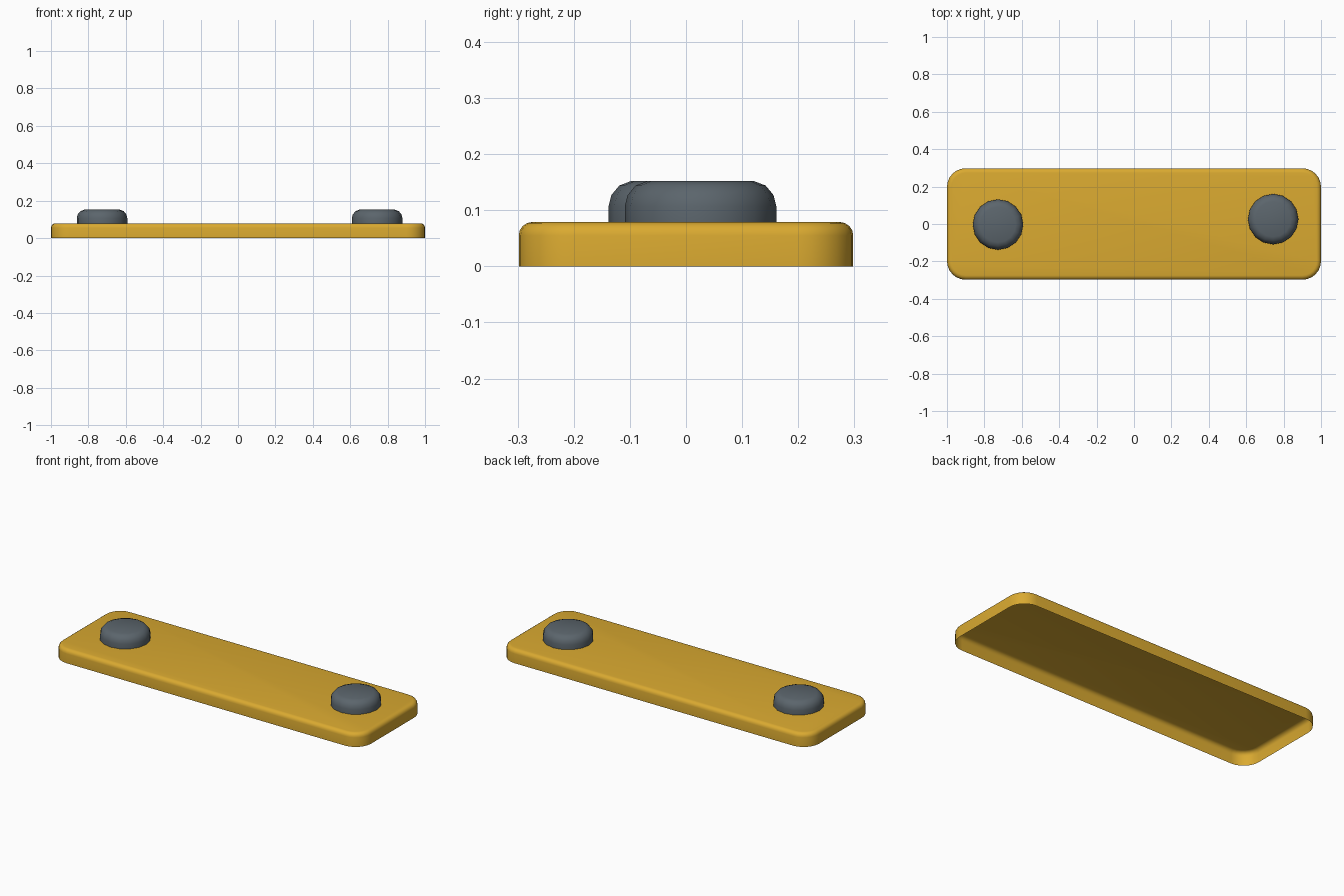
import bpy, bmesh, math

if "Cube" in bpy.data.objects:
    bpy.data.objects.remove(bpy.data.objects["Cube"])


def material(name, color):
    m = bpy.data.materials.new(name)
    m.diffuse_color = color
    m.use_nodes = True
    m.node_tree.nodes["Principled BSDF"].inputs["Base Color"].default_value = m.diffuse_color
    return m


def open_shell(name, rings, mat):
    """Skin stacked rings, cap the top and leave the underside open."""
    bm = bmesh.new()
    loops = [[bm.verts.new(p) for p in ring] for ring in rings]
    n = len(loops[0])
    for a, b in zip(loops, loops[1:]):
        for i in range(n):
            j = (i + 1) % n
            bm.faces.new((a[i], a[j], b[j], b[i]))
    bm.faces.new(loops[-1])
    me = bpy.data.meshes.new(name)
    bm.to_mesh(me)
    bm.free()
    ob = bpy.data.objects.new(name, me)
    bpy.context.collection.objects.link(ob)
    me.materials.append(mat)
    bpy.ops.object.select_all(action='DESELECT')
    ob.select_set(True)
    bpy.context.view_layer.objects.active = ob
    bpy.ops.object.shade_smooth_by_angle(angle=math.radians(50))
    return ob


def rounded_rect(hx, hy, r, z, seg=6):
    pts = []
    for k, (sx, sy) in enumerate(((1, 1), (-1, 1), (-1, -1), (1, -1))):
        for i in range(seg + 1):
            a = math.pi / 2 * (k + i / seg)
            pts.append((sx * (hx - r) + r * math.cos(a),
                        sy * (hy - r) + r * math.sin(a), z))
    return pts


def circle(cx, cy, r, z, n=16):
    return [(cx + r * math.cos(2 * math.pi * i / n),
             cy + r * math.sin(2 * math.pi * i / n), z) for i in range(n)]


yellow = material("golden yellow", (0.70, 0.40, 0.03, 1))
grey = material("slate grey", (0.105, 0.13, 0.15, 1))

# Plate: hollow tray with rounded corners and a rounded top edge
W, D, H, R, B = 1.0, 0.298, 0.079, 0.1, 0.024
rings = [rounded_rect(W, D, R, 0)]
for i in range(5):
    a = math.pi / 2 * i / 4
    inset = B * (1 - math.cos(a))
    rings.append(rounded_rect(W - inset, D - inset, R - inset, H - B + B * math.sin(a)))
open_shell("plate", rings, yellow)

# Two round studs with softened tops
profile = [(0.135, 0.079), (0.135, 0.107), (0.130, 0.127), (0.116, 0.144), (0.095, 0.152)]
for name, cx, cy in (("left_stud", -0.727, -0.003), ("right_stud", 0.744, 0.026)):
    open_shell(name, [circle(cx, cy, r, z) for r, z in profile], grey)
